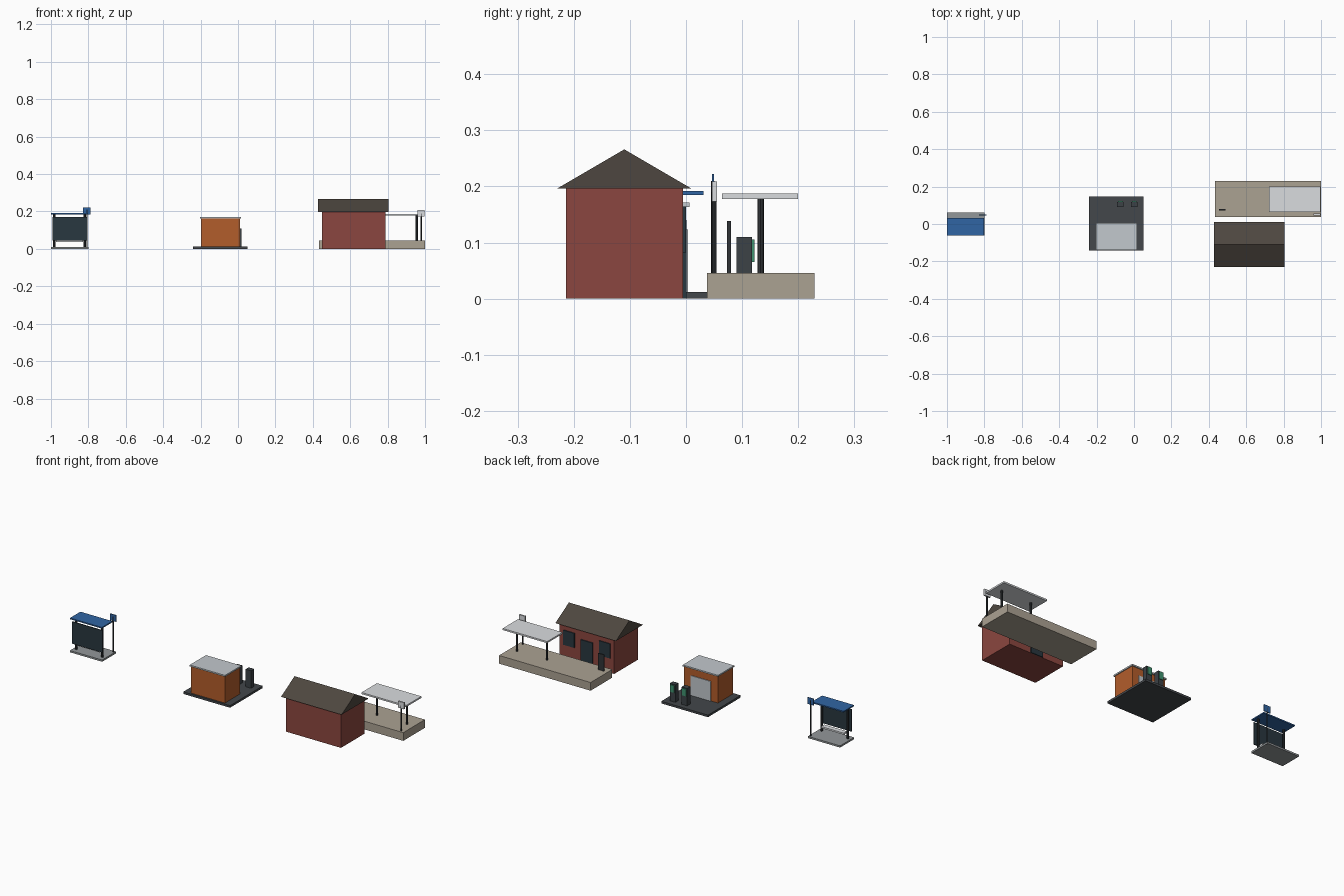
import bpy, bmesh

if "Cube" in bpy.data.objects:
    bpy.data.objects.remove(bpy.data.objects["Cube"])

mats = {}


def paint(obj, color):
    if color not in mats:
        mats[color] = bpy.data.materials.new("paint_%d" % len(mats))
        mats[color].diffuse_color = (*color, 1)
    obj.data.materials.append(mats[color])


def finish(name, bm, color):
    bmesh.ops.recalc_face_normals(bm, faces=bm.faces)
    me = bpy.data.meshes.new(name)
    bm.to_mesh(me)
    bm.free()
    obj = bpy.data.objects.new(name, me)
    bpy.context.collection.objects.link(obj)
    paint(obj, color)
    return obj


def box(name, x, y, z, color):
    """Box from (min, max) pairs."""
    bm = bmesh.new()
    bmesh.ops.create_cube(bm, size=1)
    for v in bm.verts:
        v.co = [(a + b) / 2 + c * (b - a) for (a, b), c in zip((x, y, z), v.co)]
    return finish(name, bm, color)


def post(name, x, y, z0, z1, r, color, sides=8):
    bm = bmesh.new()
    bmesh.ops.create_cone(bm, cap_ends=True, segments=sides, radius1=r, radius2=r, depth=z1 - z0)
    bmesh.ops.translate(bm, verts=bm.verts, vec=(x, y, (z0 + z1) / 2))
    return finish(name, bm, color)


def prism(name, x, profile, color):
    """Extrude a y-z profile along x."""
    bm = bmesh.new()
    face = bm.faces.new([bm.verts.new((x[0], y, z)) for y, z in profile])
    ext = bmesh.ops.extrude_face_region(bm, geom=[face])["geom"]
    bmesh.ops.translate(bm, verts=[v for v in ext if isinstance(v, bmesh.types.BMVert)],
                        vec=(x[1] - x[0], 0, 0))
    return finish(name, bm, color)


# Linear colours
BLUE, GLASS, DARK = (0.03, 0.13, 0.37), (0.022, 0.038, 0.05), (0.03, 0.034, 0.038)
ORANGE, ASPHALT, GREEN = (0.45, 0.11, 0.024), (0.056, 0.063, 0.07), (0.05, 0.29, 0.16)
BRICK, SLATE, STONE = (0.26, 0.062, 0.05), (0.075, 0.062, 0.05), (0.41, 0.36, 0.29)
LIGHT, METAL, PAVING = (0.7, 0.72, 0.74), (0.54, 0.58, 0.61), (0.29, 0.31, 0.32)
PUMP = (0.045, 0.054, 0.062)

# Bus shelter
box("shelter_base", (-1, -0.8), (-0.062, 0.062), (0, 0.01), PAVING)
box("shelter_roof", (-1, -0.802), (-0.061, 0.031), (0.185, 0.192), BLUE)
box("shelter_panel", (-0.993, -0.805), (-0.052, -0.047), (0.046, 0.17), GLASS)
for i, x in enumerate((-0.982, -0.82)):
    post("shelter_post_%d" % i, x, -0.032, 0.01, 0.185, 0.006, DARK)
box("shelter_bench", (-0.972, -0.83), (-0.04, -0.012), (0.036, 0.045), LIGHT)
post("shelter_sign_pole", -0.808, 0.048, 0, 0.21, 0.003, DARK)
box("shelter_sign", (-0.828, -0.788), (0.046, 0.05), (0.185, 0.222), BLUE)

# Fuel station
box("forecourt", (-0.24, 0.05), (-0.142, 0.148), (0, 0.012), ASPHALT)
box("kiosk_walls", (-0.198, 0.011), (-0.132, 0), (0.012, 0.163), ORANGE)
box("kiosk_roof", (-0.203, 0.016), (-0.138, 0.006), (0.163, 0.171), METAL)
box("kiosk_door", (-0.156, -0.03), (0, 0.004), (0.012, 0.123), METAL)
for i, x in enumerate((-0.073, 0.001)):
    box("pump_%d" % i, (x - 0.017, x + 0.017), (0.09, 0.118), (0.012, 0.11), PUMP)
    box("pump_screen_%d" % i, (x - 0.013, x + 0.013), (0.118, 0.122), (0.065, 0.105), GREEN)

# Station house
box("house_walls", (0.449, 0.789), (-0.214, -0.005), (0, 0.196), BRICK)
prism("house_roof", (0.428, 0.804), [(-0.23, 0.196), (0.01, 0.196), (-0.11, 0.266)], SLATE)
box("house_door", (0.58, 0.655), (-0.005, 0.001), (0, 0.14), GLASS)
for i, x in enumerate((0.506, 0.729)):
    box("house_window_%d" % i, (x - 0.035, x + 0.035), (-0.005, 0), (0.082, 0.164), GLASS)

# Platform
box("platform", (0.432, 1), (0.037, 0.229), (0, 0.046), STONE)
box("platform_canopy", (0.722, 0.998), (0.064, 0.2), (0.178, 0.187), LIGHT)
for i, x in enumerate((0.77, 0.956)):
    post("canopy_post_%d" % i, x, 0.133, 0.046, 0.178, 0.006, DARK)
box("ticket_board", (0.454, 0.49), (0.073, 0.08), (0.046, 0.138), DARK)
post("platform_sign_pole", 0.979, 0.05, 0.046, 0.19, 0.0045, DARK)
box("platform_sign", (0.961, 0.998), (0.046, 0.055), (0.173, 0.209), LIGHT)

for m in bpy.data.materials:
    if m.users and not m.is_grease_pencil:
        m.use_nodes = True
        m.node_tree.nodes["Principled BSDF"].inputs["Base Color"].default_value = m.diffuse_color
